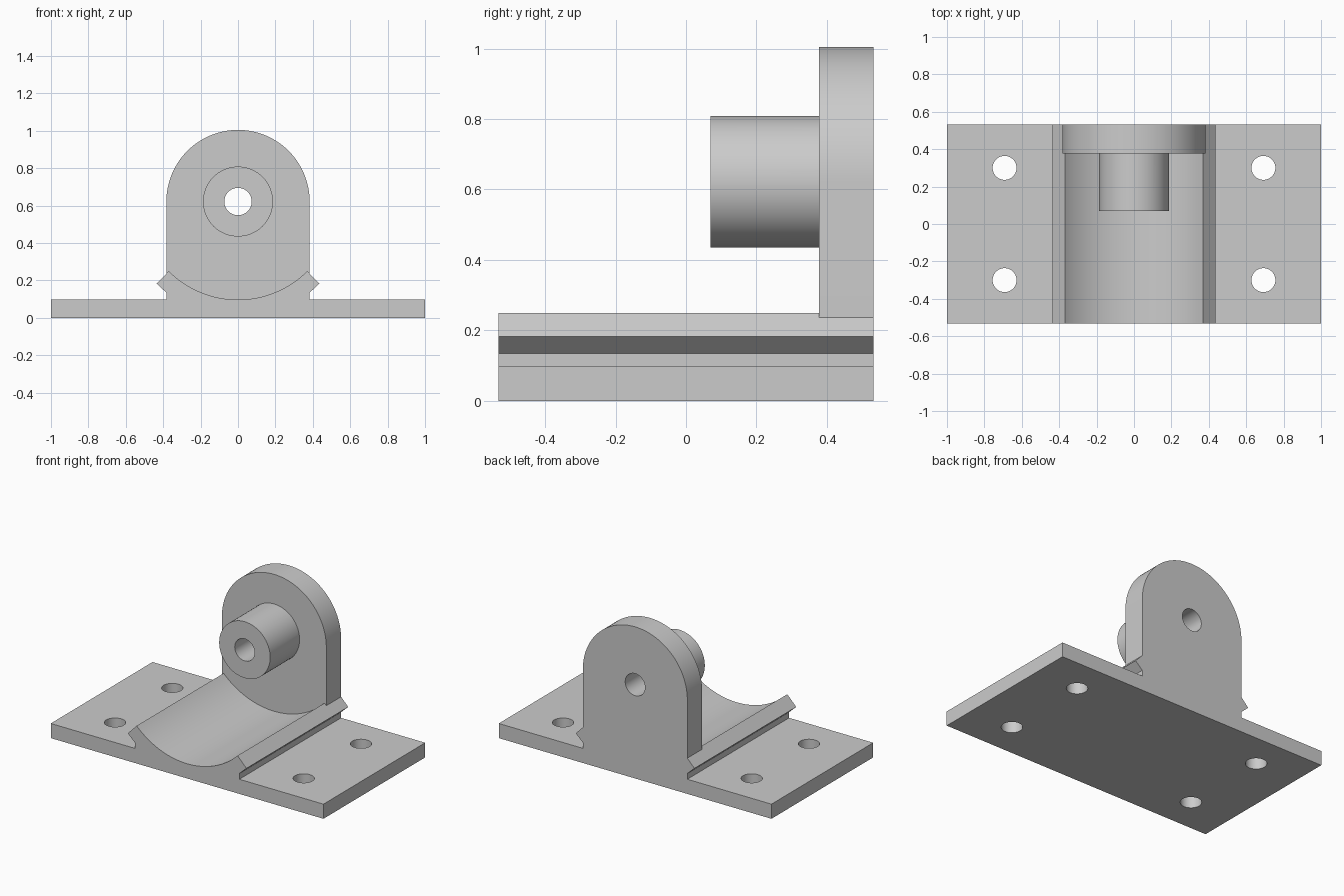
import bpy
import bmesh
from math import pi, sin, cos, atan2, hypot, radians

cube = bpy.data.objects.get("Cube")
if cube:
    bpy.data.objects.remove(cube, do_unlink=True)

# Plain grey material
grey = bpy.data.materials.new("matte_grey")
grey.use_nodes = True
colour = (0.6, 0.6, 0.6, 1)
grey.diffuse_color = colour
grey.node_tree.nodes["Principled BSDF"].inputs["Base Color"].default_value = colour

DEPTH = 0.533      # half depth of the plate
AXIS_Z = 0.622     # height of the shaft axis
WIDTH = 0.383      # half width of the upright


def arc(radius, start, end, steps, cx=0.0, cz=0.0):
    """Points on an arc in the xz plane."""
    angles = [start + (end - start) * i / steps for i in range(steps + 1)]
    return [(cx + radius * cos(a), cz + radius * sin(a)) for a in angles]


def prism(name, outline, low, high, axis="y"):
    """Extrude a closed outline along y, or along z for a flat outline."""
    bm = bmesh.new()
    place = (lambda u, v, d: (u, d, v)) if axis == "y" else (lambda u, v, d: (u, v, d))
    face = bm.faces.new([bm.verts.new(place(u, v, low)) for u, v in outline])
    grown = bmesh.ops.extrude_face_region(bm, geom=[face])["geom"]
    shift = place(0, 0, high - low)
    verts = [g for g in grown if isinstance(g, bmesh.types.BMVert)]
    bmesh.ops.translate(bm, verts=verts, vec=shift)
    bmesh.ops.recalc_face_normals(bm, faces=bm.faces)
    mesh = bpy.data.meshes.new(name)
    bm.to_mesh(mesh)
    bm.free()
    mesh.materials.append(grey)
    obj = bpy.data.objects.new(name, mesh)
    bpy.context.collection.objects.link(obj)
    return obj


def circle(radius, cx=0.0, cz=0.0, steps=64):
    return arc(radius, 0, 2 * pi, steps, cx, cz)[:-1]


def combine(target, tool, operation):
    """Apply a boolean and discard the tool object."""
    mod = target.modifiers.new(operation.lower(), "BOOLEAN")
    mod.operation = operation
    mod.solver = "EXACT"
    mod.object = tool
    bpy.context.view_layer.objects.active = target
    bpy.ops.object.modifier_apply(modifier=mod.name)
    bpy.data.objects.remove(tool, do_unlink=True)


# Base plate with a flared cradle, drawn as one section
right_side = [(1, 0), (1, 0.097), (WIDTH, 0.097), (WIDTH, 0.135), (0.435, 0.183)]
lip_x, lip_z = 0.37, 0.25
lip_angle = atan2(lip_z - AXIS_Z, lip_x)
saddle = arc(hypot(lip_x, lip_z - AXIS_Z), lip_angle, -pi - lip_angle, 48, 0, AXIS_Z)
left_side = [(-x, z) for x, z in reversed(right_side)]
bracket = prism("bearing_bracket", right_side + saddle + left_side, -DEPTH, DEPTH)

# Round-topped upright, its foot sunk into the cradle
upright = prism("upright",
                [(-0.3, 0.05), (0.3, 0.05), (WIDTH, 0.16)]
                + arc(WIDTH, 0, pi, 64, 0, AXIS_Z) + [(-WIDTH, 0.16)],
                0.378, DEPTH)
combine(bracket, upright, "UNION")

# Boss and its bore
combine(bracket, prism("boss", circle(0.187, 0, AXIS_Z), 0.07, 0.45), "UNION")
combine(bracket, prism("bore", circle(0.073, 0, AXIS_Z), -0.1, 0.7), "DIFFERENCE")

# Four mounting holes
for sx in (-1, 1):
    for sy in (-1, 1):
        hole = prism("hole", circle(0.064, sx * 0.692, sy * 0.3), -0.1, 0.3, "z")
        combine(bracket, hole, "DIFFERENCE")

# Smooth curves, crisp edges
bpy.ops.object.select_all(action="DESELECT")
bracket.select_set(True)
bpy.context.view_layer.objects.active = bracket
bpy.ops.object.shade_smooth_by_angle(angle=radians(25))
